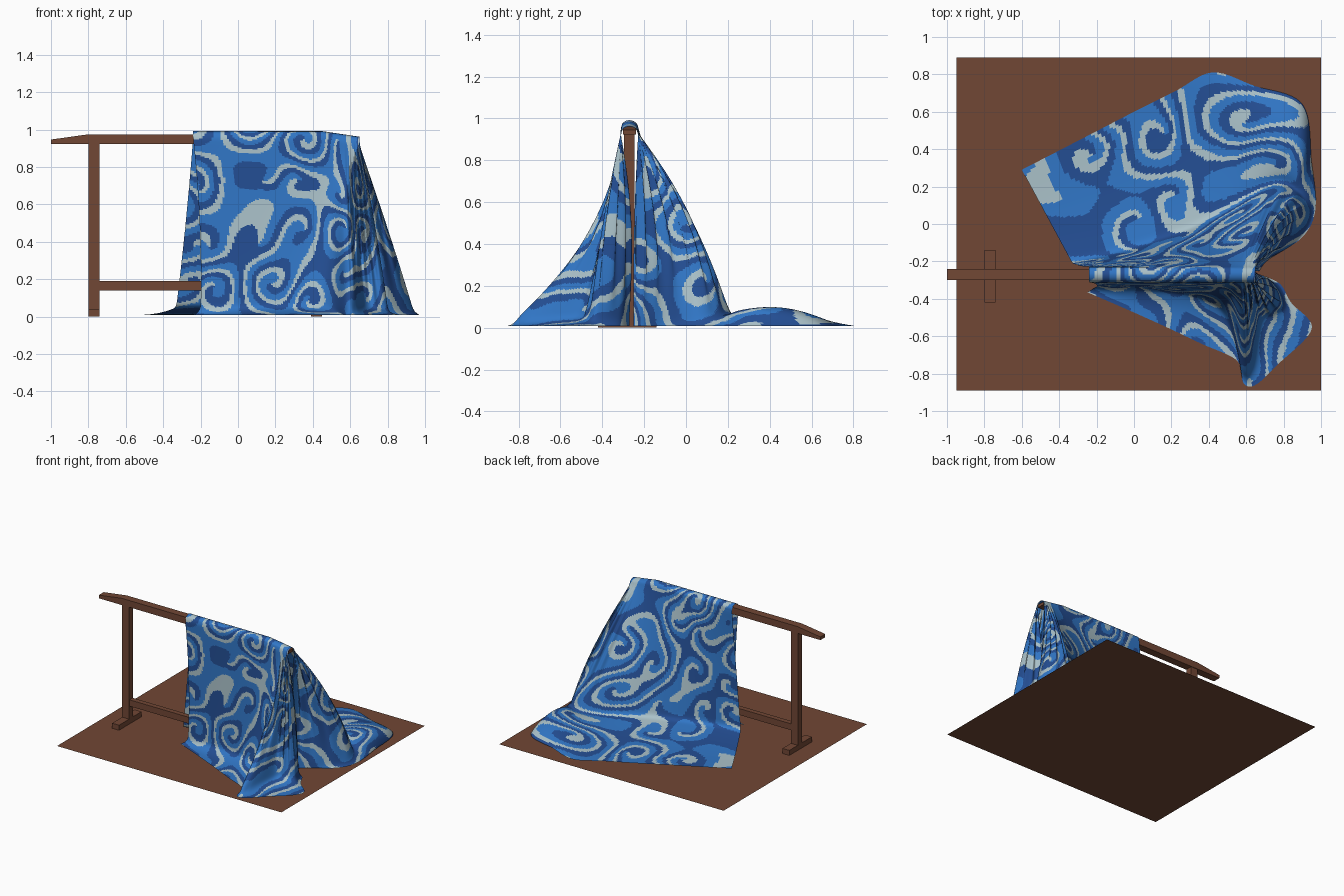
import bpy, bmesh, math, random
from mathutils import Vector, noise

if "Cube" in bpy.data.objects:
    bpy.data.objects.remove(bpy.data.objects["Cube"])

random.seed(4)


def material(name, rgb):
    m = bpy.data.materials.new(name)
    m.diffuse_color = (*rgb, 1)
    m.use_nodes = True
    m.node_tree.nodes["Principled BSDF"].inputs["Base Color"].default_value = m.diffuse_color
    return m


WOOD = material("brown wood", (0.165, 0.063, 0.035))
PALE = material("pale blue", (0.40, 0.53, 0.58))
DARK = material("dark blue", (0.017, 0.075, 0.29))
MID = material("mid blue", (0.030, 0.18, 0.56))


def make(name, verts, faces, mats):
    me = bpy.data.meshes.new(name)
    me.from_pydata(verts, [], faces)
    for m in mats:
        me.materials.append(m)
    ob = bpy.data.objects.new(name, me)
    bpy.context.collection.objects.link(ob)
    return ob


def prism(name, profile, y0, y1):
    """Extrude an x-z profile from y0 to y1."""
    n = len(profile)
    verts = [(x, y, z) for y in (y0, y1) for x, z in profile]
    faces = [list(range(n)), list(range(n, 2 * n))]
    faces += [[i, (i + 1) % n, (i + 1) % n + n, i + n] for i in range(n)]
    ob = make(name, verts, faces, [WOOD])
    bm = bmesh.new()
    bm.from_mesh(ob.data)
    bmesh.ops.recalc_face_normals(bm, faces=bm.faces)
    bm.to_mesh(ob.data)
    bm.free()


def box(name, x0, x1, y0, y1, z0, z1):
    prism(name, [(x0, z0), (x1, z0), (x1, z1), (x0, z1)], y0, y1)


# floor sheet and wooden rack
make("floor_sheet", [(-0.95, -0.89, 0), (1, -0.89, 0), (1, 0.89, 0), (-0.95, 0.89, 0)],
     [(0, 1, 2, 3)], [WOOD])
prism("top_bar", [(-1, .922), (.645, .922), (.645, .945), (.45, .975), (-.8, .975), (-1, .947)],
      -0.30, -0.24)
for side, x in (("left", -0.80), ("right", 0.39)):
    box(side + "_post", x, x + .06, -0.295, -0.245, 0.0, 0.925)
    box(side + "_foot", x, x + .06, -0.42, -0.14, 0.0, 0.04)
box("lower_rail", -0.75, 0.40, -0.29, -0.25, 0.14, 0.19)

# cloth columns, left edge to right end:
# ridge x, then (x, y) at half height, at the floor, and at the hem
BACK = [
    (-.24, -.28, -.225, -.33, -.21, -.60, .29),
    (-.05, -.08, -.20, -.10, -.16, -.28, .455),
    (.12, .10, -.17, .10, -.10, .00, .60),
    (.30, .31, -.13, .32, -.02, .22, .71),
    (.45, .48, -.08, .54, .10, .42, .81),
    (.55, .62, -.02, .70, .20, .64, .74),
    (.60, .70, .02, .80, .22, .90, .64),
    (.63, .77, .02, .90, .15, .95, .33),
    (.645, .79, -.03, .93, .04, .97, .08),
    (.65, .75, -.12, .84, -.10, .90, -.07),
    (.65, .67, -.19, .70, -.20, .72, -.19),
    (.65, .64, -.25, .66, -.25, .67, -.25)]
FRONT = [
    (-.24, -.205, -.32, -.20, -.335, -.25, -.365),
    (-.05, .0, -.325, .0, -.345, -.03, -.46),
    (.12, .20, -.33, .20, -.36, .17, -.55),
    (.30, .38, -.34, .36, -.40, .36, -.64),
    (.45, .50, -.36, .50, -.50, .55, -.73),
    (.55, .57, -.43, .58, -.78, .585, -.85),
    (.60, .61, -.43, .63, -.75, .65, -.86),
    (.63, .65, -.38, .68, -.52, .77, -.75),
    (.645, .69, -.38, .74, -.48, .95, -.56),
    (.65, .73, -.38, .80, -.43, .84, -.42),
    (.65, .71, -.31, .75, -.32, .78, -.32),
    (.65, .64, -.27, .66, -.27, .67, -.27)]
STEP, ROWS = 18, 150
COLS = 11 * STEP


def spline(rows, u):
    """Smooth value row at column position u."""
    k = min(int(u), len(rows) - 2)
    f = u - k
    a, b, c, d = (rows[min(max(k + o, 0), len(rows) - 1)] for o in (-1, 0, 1, 2))
    return [q + .5 * f * (r - p + f * (2 * p - 5 * q + 4 * r - s + f * (3 * (q - r) + s - p)))
            for p, q, r, s in zip(a, b, c, d)]


def drop(rows, u, side):
    """One strand from the ridge down to the hem, evenly spaced."""
    rx, mx, my, bx, by, hx, hy = spline(rows, u)
    dip = 0.03 * min(max((rx - .45) / .2, 0), 1)
    pts = [Vector((rx, -.27 + side * .042 * math.sin(a), .955 - dip + .037 * math.cos(a)))
           for a in (0, .4, .8, 1.2, 1.57)]
    S, M, B = pts[-1].copy(), Vector((mx, my, .5)), Vector((bx, by, .05))
    ripple = .012 * math.sin(u * 9.4) * min(max(u - 5, 0), 1)
    for i in range(1, 31):
        t = i / 30
        p = S * (2 * (t - .5) * (t - 1)) + M * (4 * t * (1 - t)) + B * (2 * t * (t - .5))
        p.y += ripple * math.sin(math.pi * t)
        pts.append(p)
    H = Vector((hx, hy, 0))
    flat = (H - B).to_2d().length
    puff = .085 * math.exp(-((u - 6) / 1.6) ** 2) * min(1, flat / .3) if side > 0 else 0
    for i in range(1, 21):
        t = i / 20
        p = B.lerp(H, t)
        p.z = .008 + .042 * (1 - t) ** 3 + puff * max(0, math.sin(math.pi * t)) ** .7
        pts.append(p)
    cum = [0]
    for a, b in zip(pts, pts[1:]):
        cum.append(cum[-1] + (b - a).length)
    out, k = [], 0
    for i in range(ROWS + 1):
        d = cum[-1] * i / ROWS
        while k < len(pts) - 2 and cum[k + 1] < d:
            k += 1
        out.append(pts[k].lerp(pts[k + 1], (d - cum[k]) / max(cum[k + 1] - cum[k], 1e-6)))
    for _ in range(2):
        out = [out[i] if i < 6 or i > ROWS - 3 else
               sum(out[i - 2:i + 3], Vector()) / 5 for i in range(ROWS + 1)]
    return out, cum[-1]


# cloth grid: back hem, over the ridge, to front hem
columns, heights, across = [], [], [0]
for j in range(COLS + 1):
    u = j / STEP
    back, lb = drop(BACK, u, 1)
    front, lf = drop(FRONT, u, -1)
    columns.append(back[::-1] + front[1:])
    heights.append([lb * (ROWS - i) / ROWS for i in range(ROWS + 1)]
                   + [-lf * i / ROWS for i in range(1, ROWS + 1)])
    if j:
        gap = [(columns[j][i] - columns[j - 1][i]).length for i in (70, 100, 200, 230)]
        across.append(across[-1] + sum(gap) / 4)
N = 2 * ROWS + 1
verts = [p for c in columns for p in c]
faces = [(j * N + i, j * N + i + 1, (j + 1) * N + i + 1, (j + 1) * N + i)
         for j in range(COLS) for i in range(N - 1)]
cloth = make("draped_cloth", verts, faces, [PALE, DARK, MID])

# swirl pattern: contour bands of noise twisted around scattered spiral centres
swirls = [(complex(.3 * a + random.uniform(-.08, .08), .3 * b + random.uniform(-.08, .08)),
           1 if (a + b) % 2 else -1) for a in range(7) for b in range(-6, 7)]


def band(x, y):
    z, prod = complex(x, y), 1 + 0j
    phase = 2.0 * noise.noise(Vector((x * 3, y * 3, 1.7)))
    for c, s in swirls:
        d = z - c
        r2 = d.real * d.real + d.imag * d.imag
        prod *= d if s > 0 else d.conjugate()
        if r2 < .1:
            phase += 1.3 * s * math.exp(-r2 / .018)
    t = (phase + math.atan2(prod.imag, prod.real) / math.tau) % 1
    return 0 if t < .27 else 1 if t < .62 else 2


index = [band(across[j], heights[j][i]) for j in range(COLS) for i in range(N - 1)]
cloth.data.polygons.foreach_set("material_index", index)
cloth.data.polygons.foreach_set("use_smooth", [True] * len(index))
cloth.data.update()
